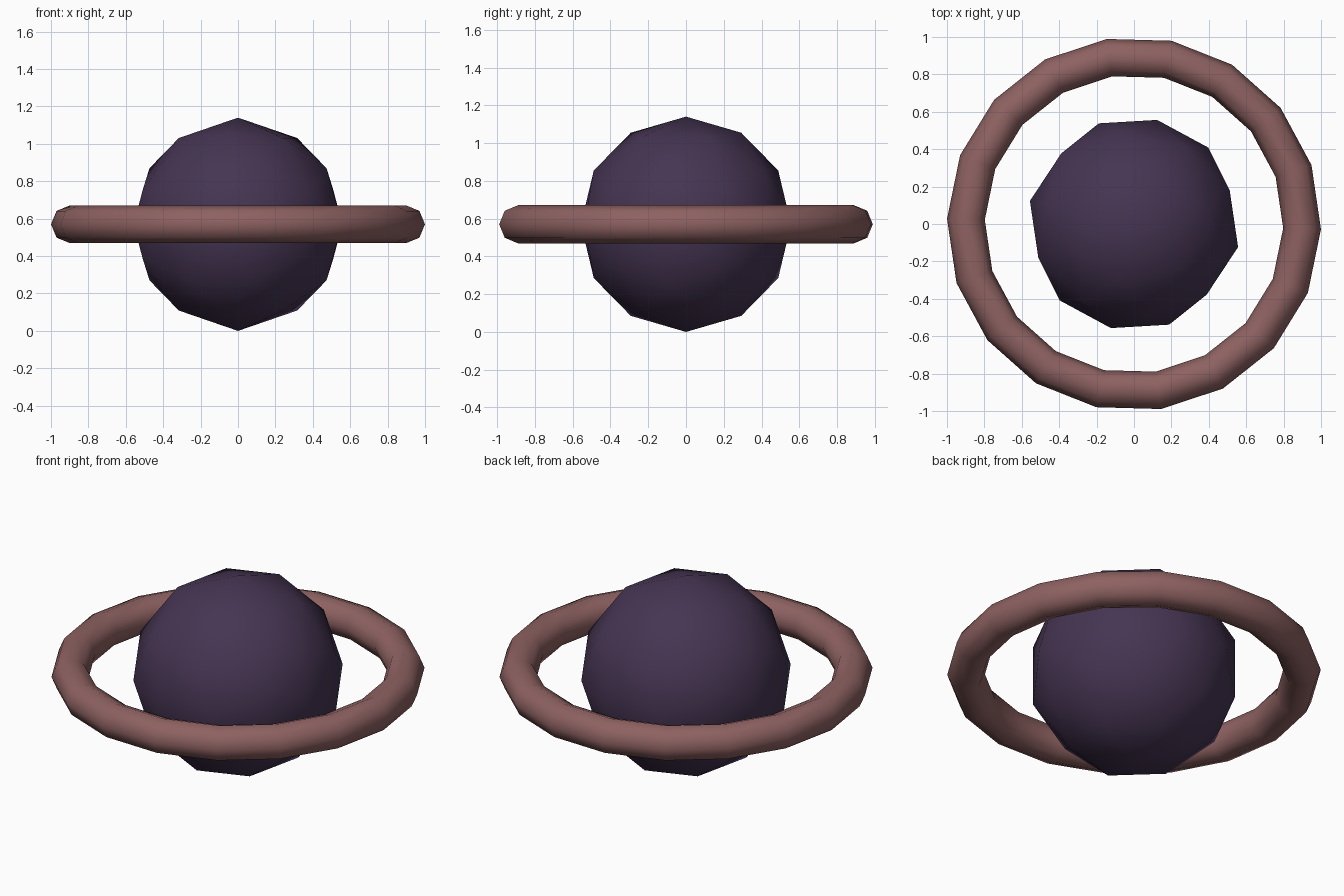
import bpy, bmesh
from math import cos, sin, radians, tau
from mathutils import Matrix

if "Cube" in bpy.data.objects:
    bpy.data.objects.remove(bpy.data.objects["Cube"])

CENTRE_Z = 0.57


def add_part(name, bm, color):
    """Turn a bmesh into a smooth-shaded, coloured object."""
    bmesh.ops.recalc_face_normals(bm, faces=bm.faces)
    for f in bm.faces:
        f.smooth = True
    mesh = bpy.data.meshes.new(name)
    bm.to_mesh(mesh)
    bm.free()
    mat = bpy.data.materials.new(name + "_color")
    mat.diffuse_color = (*color, 1)
    mat.use_nodes = True
    mat.node_tree.nodes["Principled BSDF"].inputs["Base Color"].default_value = mat.diffuse_color
    mesh.materials.append(mat)
    obj = bpy.data.objects.new(name, mesh)
    obj.location.z = CENTRE_Z
    bpy.context.collection.objects.link(obj)
    return obj


# Planet: low-poly icosphere, tipped so an edge midpoint is at the pole
bm = bmesh.new()
turn = Matrix.Rotation(radians(77.5), 4, 'Z') @ Matrix.Rotation(radians(-31.717), 4, 'Y')
bmesh.ops.create_icosphere(bm, subdivisions=2, radius=0.57, matrix=turn)
add_part("planet", bm, (0.06, 0.035, 0.085))

# Ring: torus with 18 segments and an octagonal tube
MAJOR, MINOR, SEGMENTS, SIDES = 0.899, 0.101, 18, 8
bm = bmesh.new()
loops = []
for i in range(SEGMENTS):
    a = tau * i / SEGMENTS + radians(-1.6)
    loop = []
    for j in range(SIDES):
        b = tau * j / SIDES
        r = MAJOR + MINOR * cos(b)
        loop.append(bm.verts.new((r * cos(a), r * sin(a), MINOR * sin(b))))
    loops.append(loop)
for i in range(SEGMENTS):
    p, q = loops[i], loops[(i + 1) % SEGMENTS]
    for j in range(SIDES):
        k = (j + 1) % SIDES
        bm.faces.new((p[j], q[j], q[k], p[k]))
add_part("ring", bm, (0.27, 0.12, 0.12))
